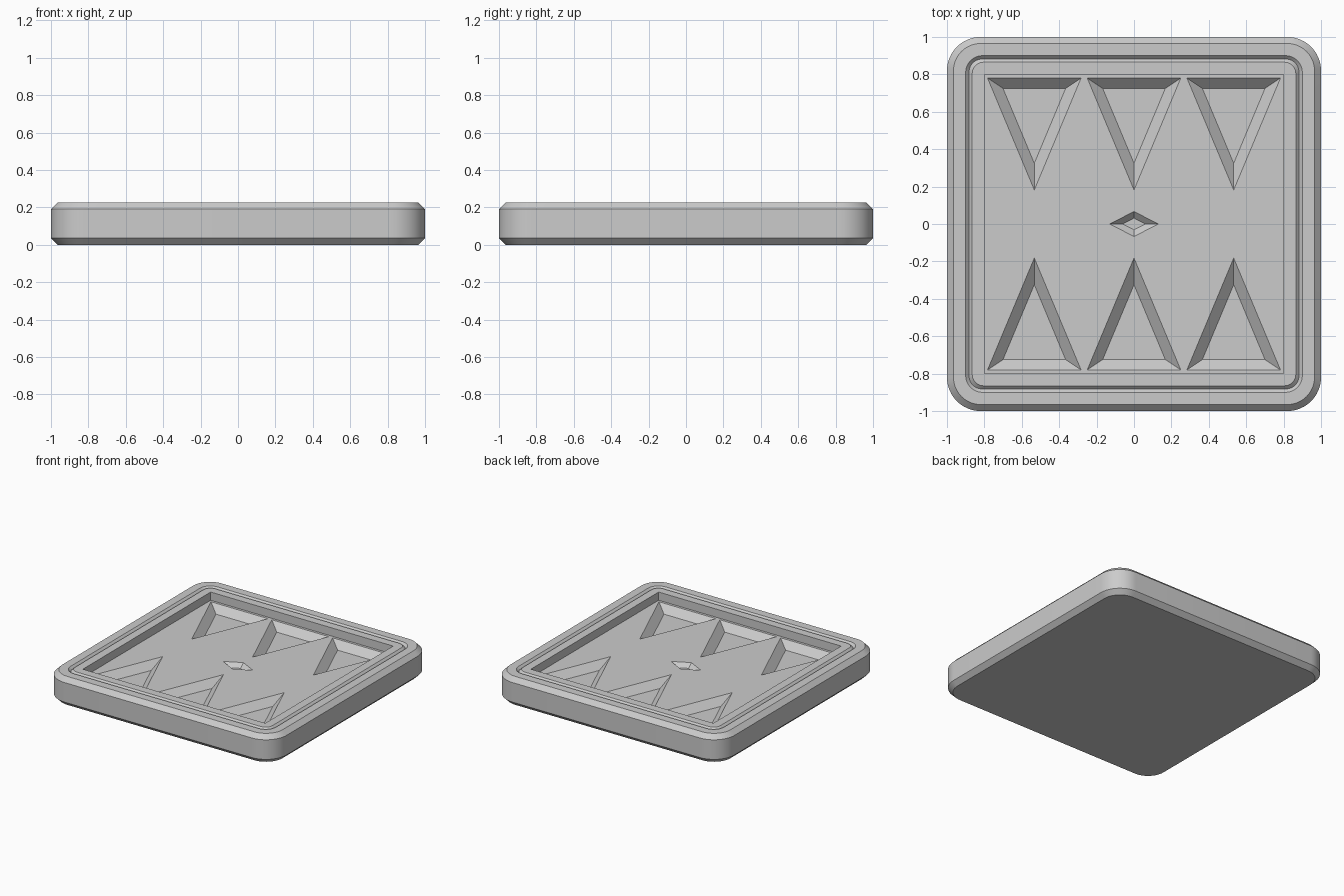
import bpy, bmesh, math
from mathutils import Vector

cube = bpy.data.objects.get("Cube")
if cube:
    bpy.data.objects.remove(cube, do_unlink=True)

TOP = 0.225          # slab height
FLOOR = 0.16         # floor of the square recess

grey = bpy.data.materials.new("plain grey")
grey.use_nodes = True
grey.diffuse_color = (0.6, 0.6, 0.6, 1)
grey.node_tree.nodes["Principled BSDF"].inputs["Base Color"].default_value = (0.6, 0.6, 0.6, 1)


def loft(name, rings):
    """Closed solid through rings with equal point counts, capped at both ends."""
    bm = bmesh.new()
    loops = [[bm.verts.new(p) for p in ring] for ring in rings]
    for a, b in zip(loops, loops[1:]):
        for i in range(len(a)):
            j = (i + 1) % len(a)
            bm.faces.new((a[i], a[j], b[j], b[i]))
    bm.faces.new(loops[0])
    bm.faces.new(loops[-1])
    bmesh.ops.recalc_face_normals(bm, faces=bm.faces)
    mesh = bpy.data.meshes.new(name)
    bm.to_mesh(mesh)
    bm.free()
    mesh.materials.append(grey)
    obj = bpy.data.objects.new(name, mesh)
    bpy.context.collection.objects.link(obj)
    return obj


def rounded_square(half, radius, z, steps=12):
    points = []
    for corner in range(4):
        mid = math.radians(45 + 90 * corner)
        cx = math.copysign(half - radius, math.cos(mid))
        cy = math.copysign(half - radius, math.sin(mid))
        for i in range(steps + 1):
            a = math.radians(90 * corner + 90 * i / steps)
            points.append((cx + radius * math.cos(a), cy + radius * math.sin(a), z))
    return points


def pocket(name, outline, centre, scale, depth):
    """Cutter with sloped walls below the floor and straight walls above it."""
    c = Vector(centre)
    outer = [Vector(p) for p in outline]
    inner = [c + (p - c) * scale for p in outer]
    return loft(name, [[(p.x, p.y, z) for p in ring] for ring, z in
                       ((inner, FLOOR - depth), (outer, FLOOR), (outer, FLOOR + 0.03))])


def cut(target, cutter):
    cutter.hide_render = True
    mod = target.modifiers.new("cut", 'BOOLEAN')
    mod.operation = 'DIFFERENCE'
    mod.solver = 'EXACT'
    mod.object = cutter
    bpy.ops.object.modifier_apply(modifier=mod.name)
    bpy.data.objects.remove(cutter, do_unlink=True)


# Slab with chamfered edges and a fine V groove round the rim
tray = loft("tray", [rounded_square(*r) for r in (
    (0.965, 0.145, 0), (1, 0.18, 0.035), (1, 0.18, TOP - 0.035), (0.965, 0.145, TOP),
    (0.9, 0.09, TOP), (0.8825, 0.0725, TOP - 0.0175), (0.865, 0.06, TOP))])
bpy.ops.object.select_all(action='DESELECT')
tray.select_set(True)
bpy.context.view_layer.objects.active = tray

# Square recess
h = 0.8
cut(tray, loft("recess_cutter", [[(-h, -h, z), (h, -h, z), (h, h, z), (-h, h, z)]
                                 for z in (FLOOR, TOP + 0.1)]))

# Two facing rows of triangular pockets
half_base, base_y, tip_y, slope = 0.25, 0.78, 0.182, 0.055
height = base_y - tip_y
inradius = half_base * height / (half_base + math.hypot(half_base, height))
for side in (1, -1):
    for x in (-0.533, 0, 0.533):
        cut(tray, pocket("triangle_cutter",
                         [(x - half_base, side * base_y), (x + half_base, side * base_y),
                          (x, side * tip_y)],
                         (x, side * (base_y - inradius)), 1 - slope / inradius, slope))

# Small diamond pocket in the middle
cut(tray, pocket("diamond_cutter", [(0.13, 0), (0, 0.067), (-0.13, 0), (0, -0.067)],
                 (0, 0), 0.47, 0.032))

bpy.ops.object.shade_smooth_by_angle(angle=math.radians(30))
